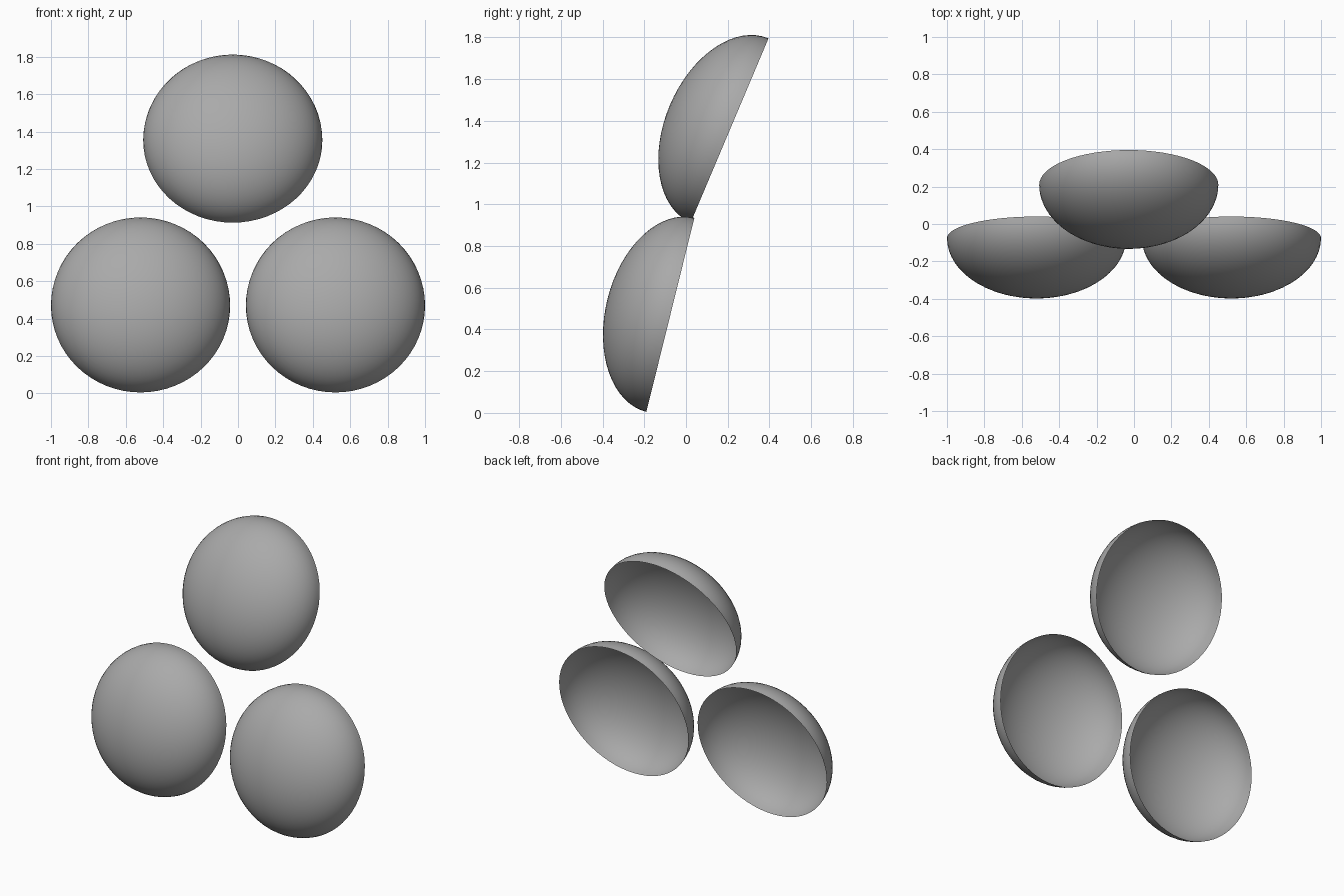
import bpy
import bmesh
import math
from mathutils import Matrix

RADIUS = 0.479
DEPTH = 0.311

cube = bpy.data.objects.get("Cube")
if cube:
    bpy.data.objects.remove(cube, do_unlink=True)

# Single plain grey
grey = bpy.data.materials.new("plain_grey")
grey.use_nodes = True
colour = (0.4, 0.4, 0.4, 1)
grey.diffuse_color = colour
grey.node_tree.nodes["Principled BSDF"].inputs["Base Color"].default_value = colour


def make_bowl(name, location, tilt):
    """Open, flattened half sphere bulging to the front and tipped back."""
    bm = bmesh.new()
    bmesh.ops.create_uvsphere(bm, u_segments=64, v_segments=32, radius=1)
    lower = [v for v in bm.verts if v.co.z < -0.001]
    bmesh.ops.delete(bm, geom=lower, context='VERTS')
    bmesh.ops.scale(bm, vec=(RADIUS, RADIUS, DEPTH), verts=bm.verts)
    # Dome axis goes from up to front, then leans upward by the tilt
    turn = Matrix.Rotation(math.radians(90 - tilt), 3, 'X')
    bmesh.ops.rotate(bm, matrix=turn, verts=bm.verts)
    mesh = bpy.data.meshes.new(name)
    bm.to_mesh(mesh)
    bm.free()
    mesh.shade_smooth()
    mesh.materials.append(grey)
    bowl = bpy.data.objects.new(name, mesh)
    bowl.location = location
    bpy.context.collection.objects.link(bowl)


# Two lower bowls side by side, one upper bowl set back
for side, sign in (("left", 1), ("right", -1)):
    make_bowl(f"lower_{side}_bowl", (sign * 0.521, -0.075, 0.47), 13.9)
make_bowl("upper_bowl", (-0.028, 0.209, 1.354), 22.9)
